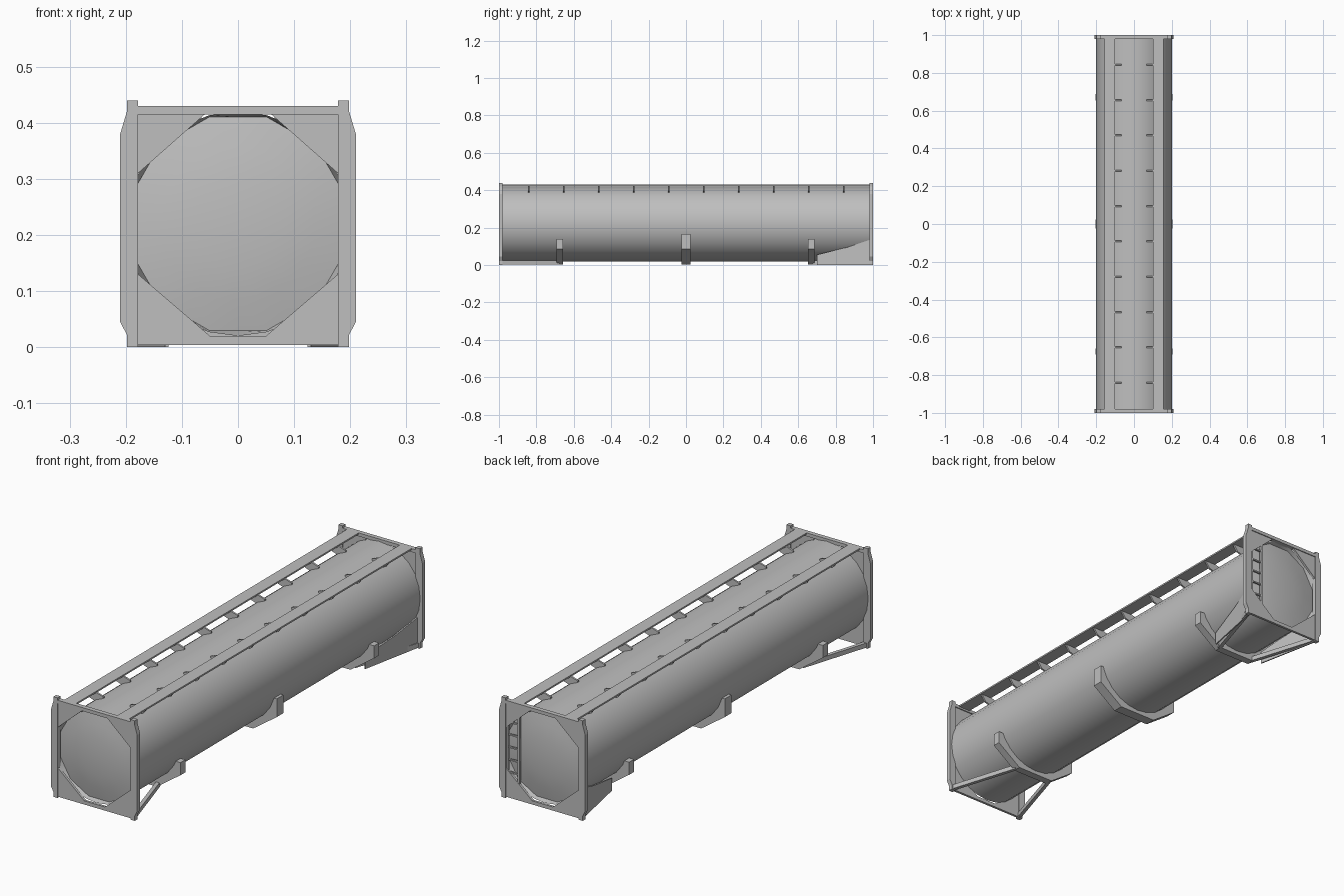
import bpy, bmesh, math
from mathutils import Vector

if "Cube" in bpy.data.objects:
    bpy.data.objects.remove(bpy.data.objects["Cube"])

grey = bpy.data.materials.new("steel_grey")
grey.diffuse_color = (0.52, 0.52, 0.52, 1)
grey.use_nodes = True
grey.node_tree.nodes["Principled BSDF"].inputs["Base Color"].default_value = grey.diffuse_color


def finish(bm, name):
    bmesh.ops.recalc_face_normals(bm, faces=bm.faces)
    me = bpy.data.meshes.new(name)
    bm.to_mesh(me)
    bm.free()
    ob = bpy.data.objects.new(name, me)
    me.materials.append(grey)
    bpy.context.collection.objects.link(ob)
    return ob


def loft(name, ring_a, ring_b):
    """Closed solid between two matching outlines."""
    bm = bmesh.new()
    a = [bm.verts.new(p) for p in ring_a]
    b = [bm.verts.new(p) for p in ring_b]
    bm.faces.new(a)
    bm.faces.new(b)
    n = len(a)
    for i in range(n):
        bm.faces.new((a[i], a[(i + 1) % n], b[(i + 1) % n], b[i]))
    return finish(bm, name)


def slab(name, xz, y0, y1):
    """Extrude an (x, z) outline along y."""
    return loft(name, [(x, y0, z) for x, z in xz], [(x, y1, z) for x, z in xz])


def box(name, x0, x1, y0, y1, z0, z1):
    return slab(name, [(x0, z0), (x1, z0), (x1, z1), (x0, z1)], y0, y1)


def bar(name, p, q, w, h):
    """Level rectangular bar from p to q."""
    p, q = Vector(p), Vector(q)
    side = (q - p).cross(Vector((0, 0, 1))).normalized() * w / 2
    up = Vector((0, 0, h / 2))
    offs = [side + up, side - up, -side - up, -side + up]
    return loft(name, [p + o for o in offs], [q + o for o in offs])


# tank: round shell with recessed, faceted domed ends
CZ, SEG = 0.22, 24
half = [(0.986, 0, 1), (0.983, 0.08, 1), (0.976, 0.14, 1), (0.965, 0.197, 1), (0.984, 0.2, 0)]
profile = [(-y, r, f) for y, r, f in half] + [(y, r, f) for y, r, f in reversed(half)]
bm = bmesh.new()
rings = []
for y, r, faceted in profile:
    if r == 0:
        rings.append([bm.verts.new((0, y, CZ))] * SEG)
        continue
    ring = []
    for i in range(SEG):
        a = i * 2 * math.pi / SEG
        k = r * (math.cos(math.pi / 12) if faceted and i % 2 == 0 else 1)
        ring.append(bm.verts.new((k * math.cos(a), y, CZ + k * math.sin(a))))
    rings.append(ring)
for ra, rb in zip(rings, rings[1:]):
    for i in range(SEG):
        j = (i + 1) % SEG
        vs = list(dict.fromkeys((ra[i], ra[j], rb[j], rb[i])))
        bm.faces.new(vs)
tank = finish(bm, "tank")
bpy.context.view_layer.objects.active = tank
tank.select_set(True)
bpy.ops.object.shade_smooth_by_angle(angle=math.radians(30))
tank.select_set(False)

# end frames
post = [(.178, 0), (.198, 0), (.198, .022), (.21, .045), (.21, .38), (.198, .42), (.198, .44), (.178, .44)]
sill = [(-.178, .004), (.178, .004), (.178, .13), (.05, .02), (-.05, .02), (-.178, .13)]
for end, label in ((-1, "front"), (1, "back")):
    y0, y1 = end * 1.0, end * 0.98
    g0, g1 = end * 0.996, end * 0.985
    for s in (-1, 1):
        slab(label + "_post", [(s * x, z) for x, z in post], y0, y1)
        slab(label + "_upper_gusset", [(s * .178, .31), (s * .178, .416), (s * .058, .416)], g0, g1)
        # diagonal floor braces from the corners to the end saddle
        bar(label + "_floor_brace", (s * .185, end * .985, .014),
            (s * .09, end * .68, .014), .016, .02)
    box(label + "_top_beam", -.178, .178, y0, y1, .415, .43)
    slab(label + "_lower_gusset", sill, g0, g1)

# solid side plates under the back end
edge = [(.7, 0), (.99, 0), (.99, .137), (.87, .097), (.8, .08), (.7, .055)]
for s in (-1, 1):
    def line(y, z, t):
        return (s * (.13 + (y - .7) / .3 * .06 - t), y, z)
    loft("back_side_plate", [line(y, z, 0) for y, z in edge], [line(y, z, .006) for y, z in edge])

# saddles cradling the tank
for y, w, top in ((-.675, .017, .14), (0, .023, .165), (.67, .017, .14)):
    outer = [(-.205, top), (-.205, .085), (-.09, .004), (.09, .004), (.205, .085), (.205, top)]
    a0 = math.asin((CZ - top) / .193)
    inner = []
    for i in range(13):
        a = -a0 - (math.pi - 2 * a0) * i / 12
        inner.append((.193 * math.cos(a), CZ + .193 * math.sin(a)))
    slab("saddle", outer + inner, y - w, y + w)

# walkways and their brackets
for s in (-1, 1):
    box("walkway", s * .1, s * .157, -.982, .982, .423, .43)
    for i in range(10):
        y = -.84 + i * .187
        slab("walkway_bracket", [(s * x, z) for x, z in
             ((.065, .40), (.065, .415), (.1, .426), (.152, .426), (.13, .395), (.1, .385))],
             y - .004, y + .004)

# ladder on the back end
for x in (.118, .172):
    box("ladder_rail", x - .004, x + .004, .985, .995, .035, .416)
for i in range(7):
    z = .06 + i * .055
    if z < .41:
        box("ladder_rung", .118, .178, .986, .994, z - .003, z + .003)
